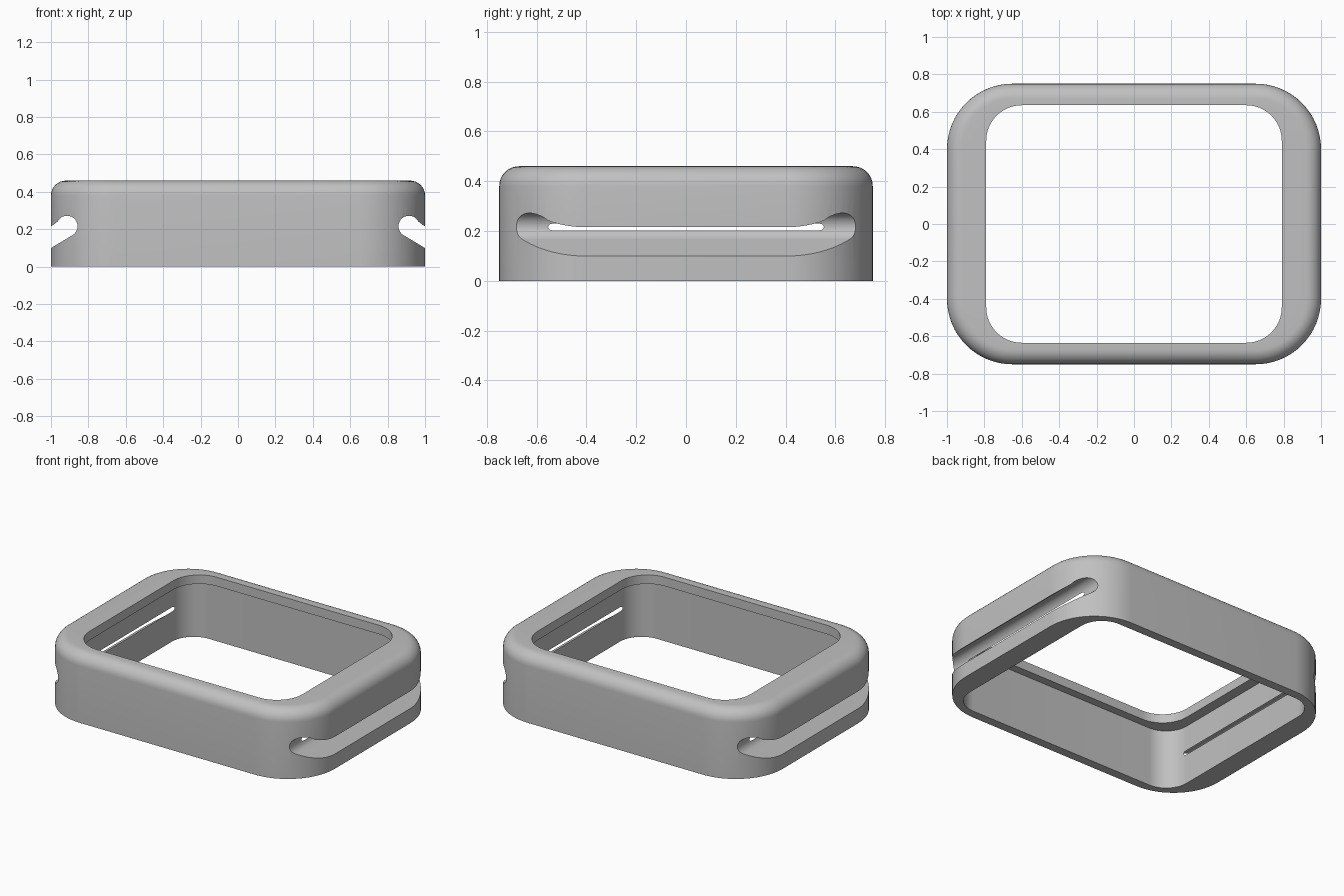
import bpy, bmesh, math

old = bpy.data.objects.get("Cube")
if old:
    bpy.data.objects.remove(old, do_unlink=True)

grey = bpy.data.materials.new("plain grey")
grey.use_nodes = True
colour = (0.53, 0.53, 0.53, 1)
grey.diffuse_color = colour
grey.node_tree.nodes["Principled BSDF"].inputs["Base Color"].default_value = colour

HEIGHT, FILLET = 0.46, 0.08
STEPS = 16


def rounded_ring(bm, hx, hy, r, z):
    """One loop of vertices around a rounded rectangle."""
    ring = []
    for k, (sx, sy) in enumerate([(1, 1), (-1, 1), (-1, -1), (1, -1)]):
        for i in range(STEPS + 1):
            a = math.pi / 2 * (k + i / STEPS)
            ring.append(bm.verts.new((sx * (hx - r) + r * math.cos(a),
                                      sy * (hy - r) + r * math.sin(a), z)))
    return ring


def make_object(name, bm):
    bmesh.ops.recalc_face_normals(bm, faces=bm.faces)
    mesh = bpy.data.meshes.new(name)
    bm.to_mesh(mesh)
    bm.free()
    mesh.materials.append(grey)
    obj = bpy.data.objects.new(name, mesh)
    bpy.context.collection.objects.link(obj)
    return obj


# Case: outer wall, rounded top edge, top lip, inner cavity
bm = bmesh.new()
sections = [(1, 0.75, 0.35, 0)]
for i in range(9):
    a = math.pi / 2 * i / 8
    d = FILLET * (1 - math.cos(a))
    sections.append((1 - d, 0.75 - d, 0.35 - d, HEIGHT - FILLET * (1 - math.sin(a))))
sections += [(0.79, 0.635, 0.19, HEIGHT), (0.79, 0.635, 0.19, 0.40),
             (0.86, 0.69, 0.16, 0.40), (0.86, 0.69, 0.16, 0)]
rings = [rounded_ring(bm, *s) for s in sections]
count = len(rings[0])
for low, high in zip(rings, rings[1:] + rings[:1]):
    for i in range(count):
        j = (i + 1) % count
        bm.faces.new((low[i], low[j], high[j], high[i]))
case = make_object("watch_case_bumper", bm)


# Strap grooves: a round channel with a sloping mouth, cut along each side
def groove_cutter(side):
    cx, cz, r = 0.914, 0.216, 0.056
    start, end = math.radians(-59), math.radians(-333)
    profile = [(1.1, 0.039), (1.1, 0.14), (1.0, 0.215)]
    for i in range(33):
        a = math.radians(27) + math.radians(214) * i / 32
        profile.append((cx + r * math.cos(a), cz + r * math.sin(a)))
    bm = bmesh.new()
    face = bm.faces.new([bm.verts.new((side * x, -0.9, z)) for x, z in profile])
    ext = bmesh.ops.extrude_face_region(bm, geom=[face])
    moved = [g for g in ext["geom"] if isinstance(g, bmesh.types.BMVert)]
    bmesh.ops.translate(bm, verts=moved, vec=(0, 1.8, 0))
    cutter = make_object("groove_cutter", bm)
    cutter.hide_render = True
    return cutter


bpy.ops.object.select_all(action="DESELECT")
case.select_set(True)
bpy.context.view_layer.objects.active = case
for side in (-1, 1):
    cutter = groove_cutter(side)
    mod = case.modifiers.new("strap_groove", "BOOLEAN")
    mod.operation = "DIFFERENCE"
    mod.solver = "EXACT"
    mod.object = cutter
    bpy.ops.object.modifier_apply(modifier=mod.name)
    bpy.data.objects.remove(cutter, do_unlink=True)

bpy.ops.object.shade_smooth_by_angle(angle=math.radians(30))
